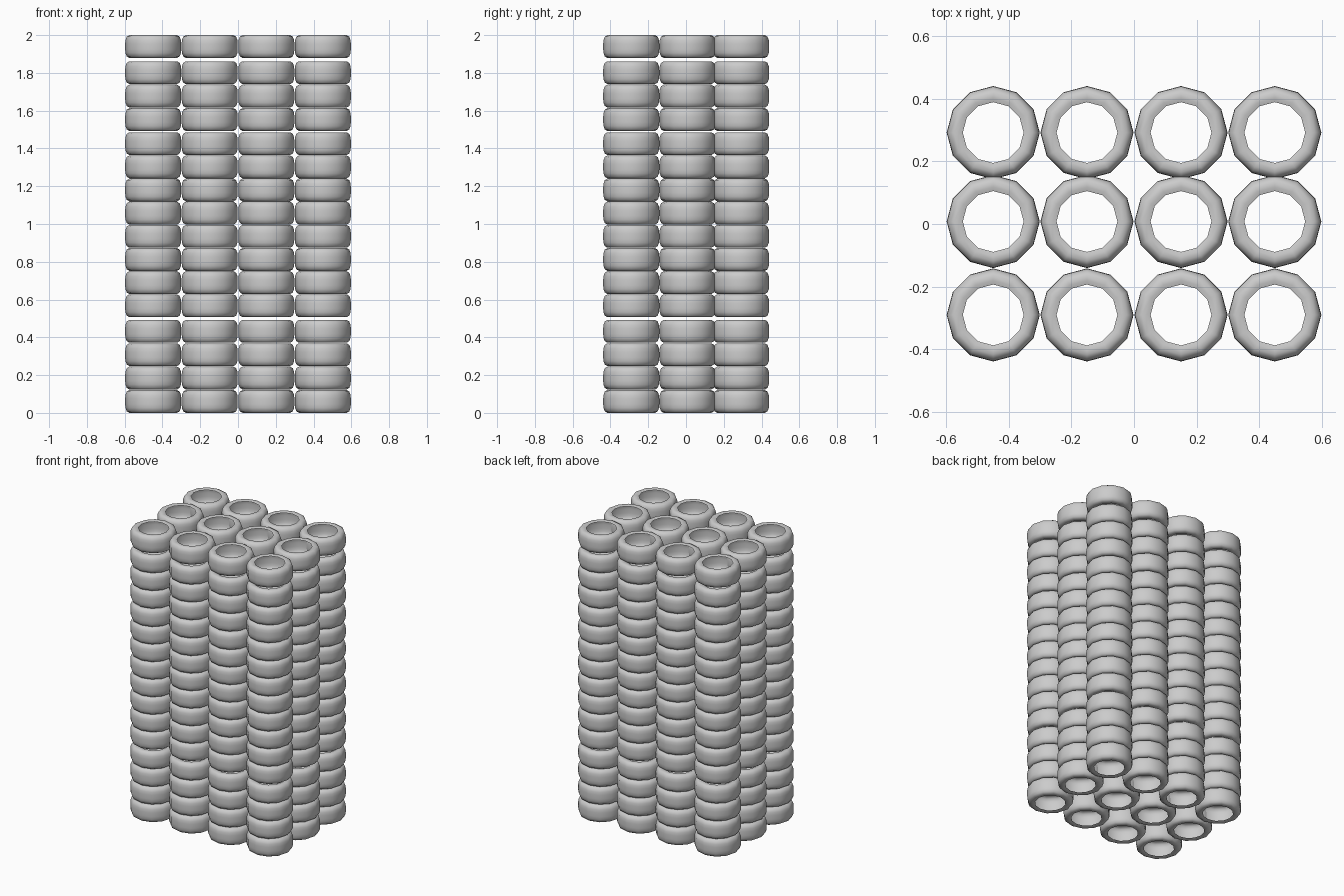
import bpy, bmesh
from math import pi, sin, cos

if "Cube" in bpy.data.objects:
    bpy.data.objects.remove(bpy.data.objects["Cube"])

SIDES = 12
# Tyre cross-section (radius, height): open towards the hole
HALF = [(0.097, 0.056), (0.110, 0.060), (0.126, 0.0605),
        (0.140, 0.052), (0.147, 0.034), (0.1485, 0.014)]
PROFILE = HALF + [(r, -z) for r, z in reversed(HALF)]


def tyre_mesh():
    bm = bmesh.new()
    rings = [[bm.verts.new((r * cos(2 * pi * i / SIDES), r * sin(2 * pi * i / SIDES), z))
              for r, z in PROFILE] for i in range(SIDES)]
    for i in range(SIDES):
        a, b = rings[i], rings[(i + 1) % SIDES]
        for j in range(len(PROFILE) - 1):
            f = bm.faces.new((a[j], a[j + 1], b[j + 1], b[j]))
            f.smooth = True
    # make the normals of the shell point outwards
    for f in bm.faces:
        c = f.calc_center_median()
        k = 0.115 / c.xy.length
        f.normal_update()
        if f.normal.dot((c.x * (1 - k), c.y * (1 - k), c.z)) < 0:
            f.normal_flip()
    mesh = bpy.data.meshes.new("tyre")
    bm.to_mesh(mesh)
    bm.free()
    return mesh


# Stacks of tyres: 4 columns, 3 rows, 16 layers with slightly uneven spacing
XS = (-0.449, -0.15, 0.15, 0.449)
YS = (-0.290, 0.008, 0.2915)
ZS = ([0.0605 + 0.1238 * i for i in range(4)]
      + [0.567 + 0.1226 * i for i in range(8)]
      + [1.553 + 0.124 * i for i in range(3)] + [1.9395])

mesh = tyre_mesh()
for x in XS:
    for y in YS:
        for z in ZS:
            tyre = bpy.data.objects.new("tyre", mesh)
            tyre.location = (x, y, z)
            bpy.context.collection.objects.link(tyre)
